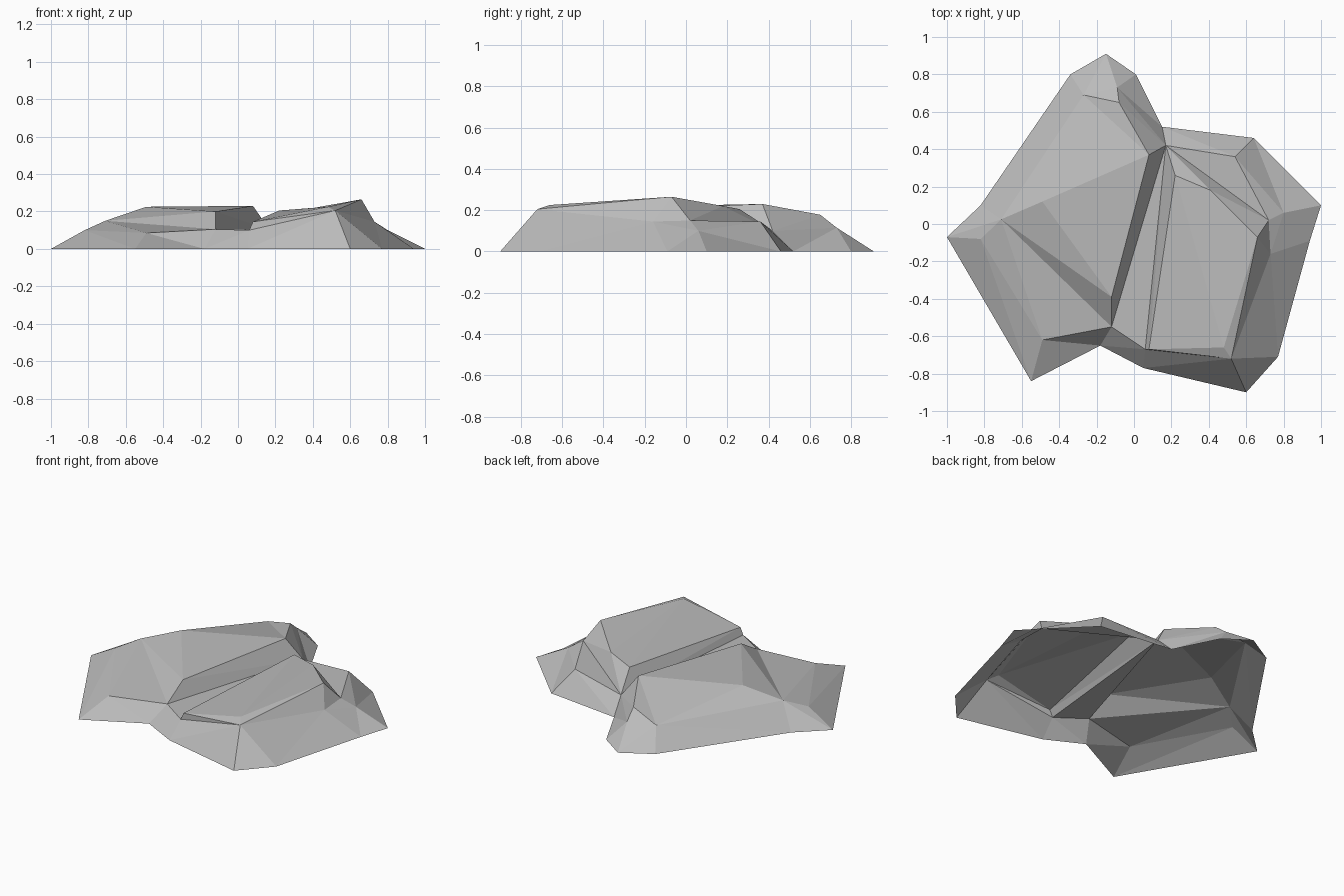
import bpy
from mathutils import Vector
from mathutils.geometry import delaunay_2d_cdt

cube = bpy.data.objects.get("Cube")
if cube:
    bpy.data.objects.remove(cube, do_unlink=True)

# Foot of the rock on the ground, counter-clockwise
foot = {
    "west": (-1, -.07), "southwest": (-.55, -.84), "south_notch": (-.18, -.65),
    "south": (.05, -.77), "southeast": (.6, -.9), "east_low": (.77, -.71),
    "east_mid": (.94, -.09), "east": (1, .1), "northeast": (.64, .46),
    "north_notch": (.15, .52), "north_east": (.01, .8), "north": (-.15, .91),
    "north_west": (-.34, .8), "west_back": (-.82, .1),
}

# Corners of the raised facets
crown = {
    # left-hand slab
    "shoulder": (-.82, -.08, .1), "bend": (-.71, .025, .15), "hump": (-.49, .12, .225),
    "lip": (-.49, -.62, .085), "slab_front": (-.12, -.39, .2), "slab_back": (.08, .37, .23),
    "cap_east": (-.08, .65, .178), "cap_drop": (-.09, .73, .115), "cap_west": (-.27, .69, .125),
    # sunken channel
    "channel_west": (-.12, -.55, .105), "channel_east": (.06, -.67, .1),
    "channel_end": (.17, .42, .1),
    # right-hand slab
    "edge_front": (.08, -.67, .145), "brow": (.48, -.66, .225), "chin": (.52, -.72, .205),
    "peak": (.66, -.07, .265), "peak_back": (.72, .02, .15), "peak_side": (.73, -.16, .145),
    "spur": (.8, .06, .1), "ledge": (.54, .36, .145), "edge_back": (.22, .26, .205),
    "edge_mid": (.41, .18, .22),
}

# Crease lines running between the corners
creases = [
    "west shoulder lip channel_west channel_east chin peak_side spur ledge channel_end",
    "shoulder bend hump slab_back cap_east cap_drop cap_west bend west_back",
    "west bend channel_west slab_front slab_back channel_end",
    "bend slab_front hump", "southwest lip", "southwest shoulder",
    "south_notch channel_west", "south_notch lip", "south channel_east", "south chin",
    "southeast chin east_low peak_side east_mid spur east", "spur northeast ledge",
    "channel_west channel_end channel_east edge_front channel_end edge_back edge_front",
    "edge_front brow chin peak brow", "edge_front chin", "brow edge_back",
    "edge_back edge_mid peak peak_side peak_back peak", "edge_mid peak_back spur",
    "edge_mid channel_end peak_back ledge", "edge_mid brow",
    "north_notch channel_end", "north_notch ledge", "cap_east channel_end cap_drop",
    "north_notch cap_drop north_east", "north cap_drop", "north cap_west north_west",
    "cap_west cap_east", "cap_west west_back",
]

points = {name: Vector((*xy, 0)) for name, xy in foot.items()}
points.update({name: Vector(p) for name, p in crown.items()})
index = {name: i for i, name in enumerate(points)}
corners = list(points.values())

edges = []
for line in creases:
    path = [index[name] for name in line.split()]
    edges += zip(path, path[1:])

# Fill the outline with facets that follow the creases, then lift each corner
flat, _, tris, sources, _, _ = delaunay_2d_cdt(
    [p.to_2d() for p in corners], edges, [list(range(len(foot)))], 1, 1e-5)
lifted = [(p.x, p.y, corners[src[0]].z if src else .1) for p, src in zip(flat, sources)]

mesh = bpy.data.meshes.new("rock")
mesh.from_pydata(lifted, [], [list(t) for t in tris])
mesh.update()
rock = bpy.data.objects.new("rock", mesh)
bpy.context.collection.objects.link(rock)

# Plain grey stone
grey = (.5, .5, .5, 1)
stone = bpy.data.materials.new("grey stone")
stone.use_nodes = True
stone.diffuse_color = grey
bsdf = next(n for n in stone.node_tree.nodes if n.type == "BSDF_PRINCIPLED")
bsdf.inputs["Base Color"].default_value = grey
bsdf.inputs["Roughness"].default_value = .9
mesh.materials.append(stone)
